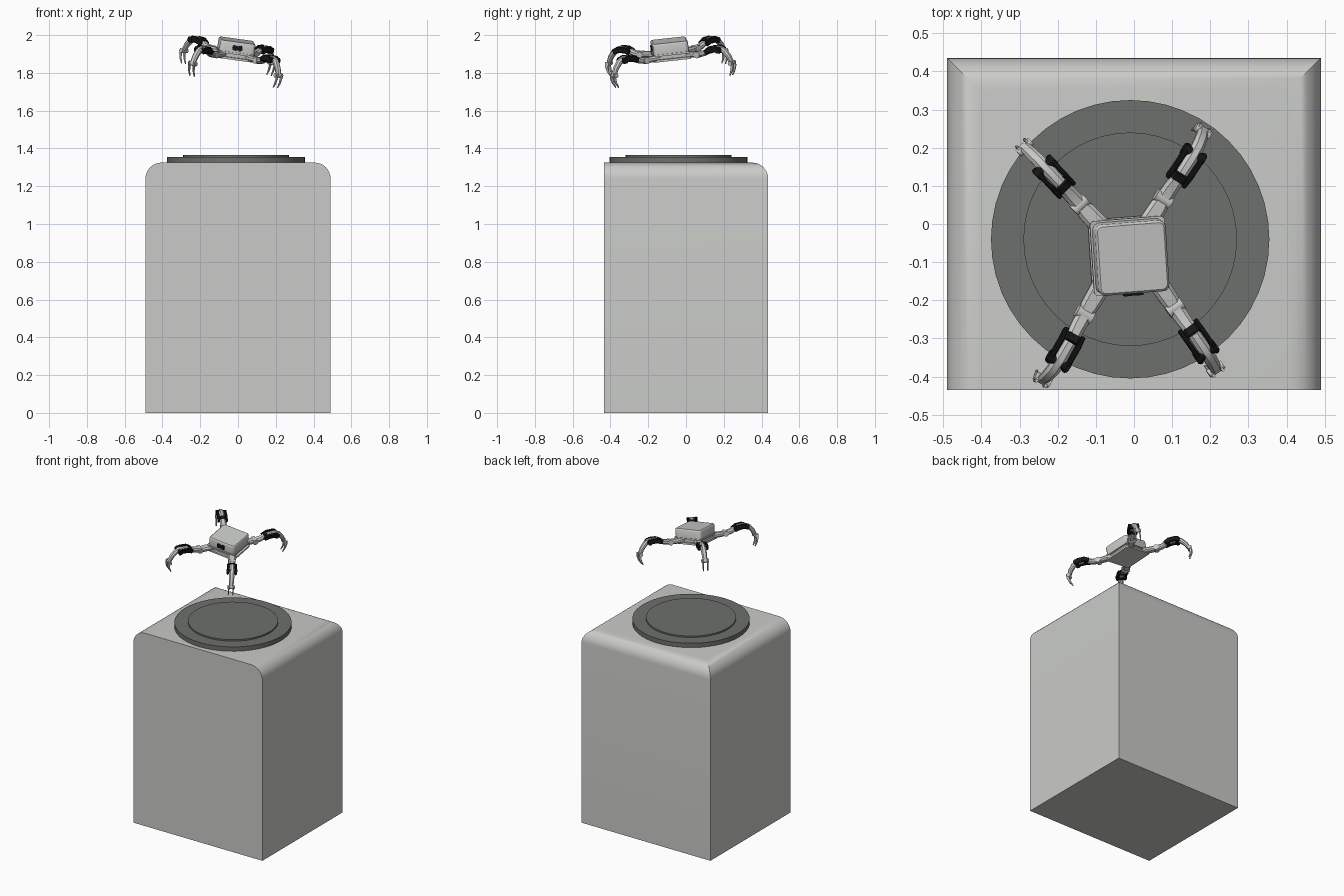
import bpy, bmesh, math
from mathutils import Matrix, Vector

if "Cube" in bpy.data.objects:
    bpy.data.objects.remove(bpy.data.objects["Cube"])


def material(name, r, g, b):
    m = bpy.data.materials.new(name)
    m.diffuse_color = (r, g, b, 1)
    m.use_nodes = True
    m.node_tree.nodes["Principled BSDF"].inputs["Base Color"].default_value = m.diffuse_color
    return m


LIGHT = material("light_grey", 0.59, 0.60, 0.575)
DARK = material("dark_grey", 0.15, 0.16, 0.148)
BLACK = material("black", 0.008, 0.008, 0.008)


def finish(name, bm, mat, matrix=None, angle=35):
    bmesh.ops.recalc_face_normals(bm, faces=bm.faces)
    me = bpy.data.meshes.new(name)
    bm.to_mesh(me)
    bm.free()
    me.materials.append(mat)
    ob = bpy.data.objects.new(name, me)
    bpy.context.collection.objects.link(ob)
    if matrix:
        ob.matrix_world = matrix
    bpy.ops.object.select_all(action='DESELECT')
    ob.select_set(True)
    bpy.context.view_layer.objects.active = ob
    bpy.ops.object.shade_smooth_by_angle(angle=math.radians(angle))
    return ob


def skin(bm, rings):
    """Join rings of points into a closed solid."""
    vs = [[bm.verts.new(p) for p in ring] for ring in rings]
    n = len(vs[0])
    for a, b in zip(vs, vs[1:]):
        for i in range(n):
            j = (i + 1) % n
            bm.faces.new((a[i], a[j], b[j], b[i]))
    bm.faces.new(vs[0][::-1])
    bm.faces.new(vs[-1])


def disc(bm, c, radius, depth, seg, rot=Matrix()):
    bmesh.ops.create_cone(bm, cap_ends=True, segments=seg, radius1=radius, radius2=radius,
                          depth=depth, matrix=Matrix.Translation(c) @ rot)


def rounded(w, d, r, z, n=5):
    """Rounded rectangle outline."""
    pts = []
    for k, (sx, sy) in enumerate(((1, 1), (-1, 1), (-1, -1), (1, -1))):
        for i in range(n + 1):
            a = math.pi / 2 * (k + i / n)
            pts.append((sx * (w / 2 - r) + r * math.cos(a), sy * (d / 2 - r) + r * math.sin(a), z))
    return pts


# Cabinet: top rounded on the left, right and back, square at the front
HX, HY, H, R = 0.49, 0.435, 1.325, 0.085
levels = [(0, 0)]
for i in range(9):
    a = math.pi / 2 * i / 8
    levels.append((R * (1 - math.cos(a)), H - R + R * math.sin(a)))
bm = bmesh.new()
skin(bm, [[(-HX + d, -HY, z), (HX - d, -HY, z), (HX - d, HY - d, z), (-HX + d, HY - d, z)]
          for d, z in levels])
finish("cabinet", bm, LIGHT)

# Round platform in two steps
bm = bmesh.new()
disc(bm, (-0.01, -0.04, 1.339), 0.365, 0.032, 48)
finish("platform_lower", bm, DARK)
bm = bmesh.new()
disc(bm, (-0.01, -0.04, 1.355), 0.28, 0.02, 48)
finish("platform_upper", bm, DARK)

# Tilted frame of the walking robot
X = Vector((1, 0, -0.145)).normalized()
N = Vector((0.145, -0.1, 1)).normalized()
Y = N.cross(X)
FRAME = Matrix((X, Y, N)).transposed().to_4x4()
FRAME.translation = (-0.015, -0.082, 1.895)
BODY = FRAME @ Matrix.Rotation(math.radians(4.5), 4, 'Z')

# Body: lower plate, narrow core, upper plate and rounded cover
for name, w, r, z0, z1 in (("body_lower_plate", 0.2, 0.012, -0.018, -0.006),
                           ("body_core", 0.17, 0.012, -0.007, 0.013),
                           ("body_upper_plate", 0.198, 0.012, 0.012, 0.022)):
    bm = bmesh.new()
    skin(bm, [rounded(w, w, r, z0), rounded(w, w, r, z1)])
    finish(name, bm, LIGHT, BODY)
bm = bmesh.new()
skin(bm, [rounded(0.188, 0.188, 0.02, 0.022), rounded(0.188, 0.188, 0.02, 0.070),
          rounded(0.184, 0.184, 0.018, 0.075), rounded(0.176, 0.176, 0.014, 0.078)])
finish("body_cover", bm, LIGHT, BODY)

# Sensor window and two lenses on the front of the cover
bm = bmesh.new()
for x, w, h in ((0, 0.052, 0.022), (-0.014, 0.014, 0.028), (0.014, 0.014, 0.028)):
    bmesh.ops.create_cube(bm, matrix=Matrix.Translation((x, -0.096, 0.046)) @ Matrix.Diagonal((w, 0.01, h, 1)))
finish("front_sensor", bm, BLACK, BODY)


def tube(bm, path, side=0.0):
    """Chamfered link through points (reach, height, width, thickness) in the leg plane."""
    rings = []
    for i, (r, z, w, t) in enumerate(path):
        a, b = path[max(i - 1, 0)], path[min(i + 1, len(path) - 1)]
        d = Vector((b[0] - a[0], b[1] - a[1])).normalized()
        c = 0.3 * min(w, t)
        w, t = w / 2, t / 2
        sec = [(w, t - c), (w - c, t), (c - w, t), (-w, t - c),
               (-w, c - t), (c - w, -t), (w - c, -t), (w, c - t)]
        rings.append([(r - d.y * v, side + u, z + d.x * v) for u, v in sec])
    skin(bm, rings)


CROSS = Matrix.Rotation(math.pi / 2, 4, 'X')


def leg(name, x, y, yaw):
    m = FRAME @ Matrix.Translation((x, y, 0)) @ Matrix.Rotation(math.radians(yaw), 4, 'Z')
    # light links: hip, thigh, shin and forked claw
    bm = bmesh.new()
    tube(bm, [(-0.03, 0.002, 0.052, 0.03), (0.035, 0.002, 0.048, 0.03), (0.06, 0.002, 0.036, 0.026)])
    tube(bm, [(0.055, 0.002, 0.042, 0.032), (0.095, 0.008, 0.04, 0.03), (0.14, 0.028, 0.034, 0.028)])
    tube(bm, [(0.14, 0.03, 0.032, 0.028), (0.19, 0.032, 0.034, 0.03), (0.22, 0.02, 0.034, 0.03),
              (0.246, -0.01, 0.032, 0.026), (0.262, -0.045, 0.028, 0.022)])
    disc(bm, (0.058, 0, 0.002), 0.018, 0.046, 16, CROSS)
    disc(bm, (0.262, 0, -0.045), 0.012, 0.046, 16, CROSS)
    for s in (-1, 1):
        tube(bm, [(0.266, -0.035, 0.007, 0.022), (0.27, -0.06, 0.007, 0.018),
                  (0.264, -0.085, 0.007, 0.013), (0.25, -0.112, 0.006, 0.006)], s * 0.014)
    finish(name + "_links", bm, LIGHT, m)
    # black bracket: two side plates, cross piece and pivots
    bm = bmesh.new()
    for s in (-1, 1):
        tube(bm, [(0.115, 0.016, 0.012, 0.026), (0.145, 0.03, 0.012, 0.034),
                  (0.185, 0.032, 0.012, 0.034), (0.212, 0.02, 0.012, 0.026)], s * 0.025)
    tube(bm, [(0.122, 0.02, 0.05, 0.034), (0.142, 0.029, 0.05, 0.036)])
    disc(bm, (0.198, 0, 0.026), 0.016, 0.066, 16, CROSS)
    finish(name + "_bracket", bm, BLACK, m)


leg("back_right_leg", 0.06, 0.10, 58)
leg("back_left_leg", -0.09, 0.092, 134)
leg("front_left_leg", -0.085, -0.105, 240)
leg("front_right_leg", 0.092, -0.09, 305)
